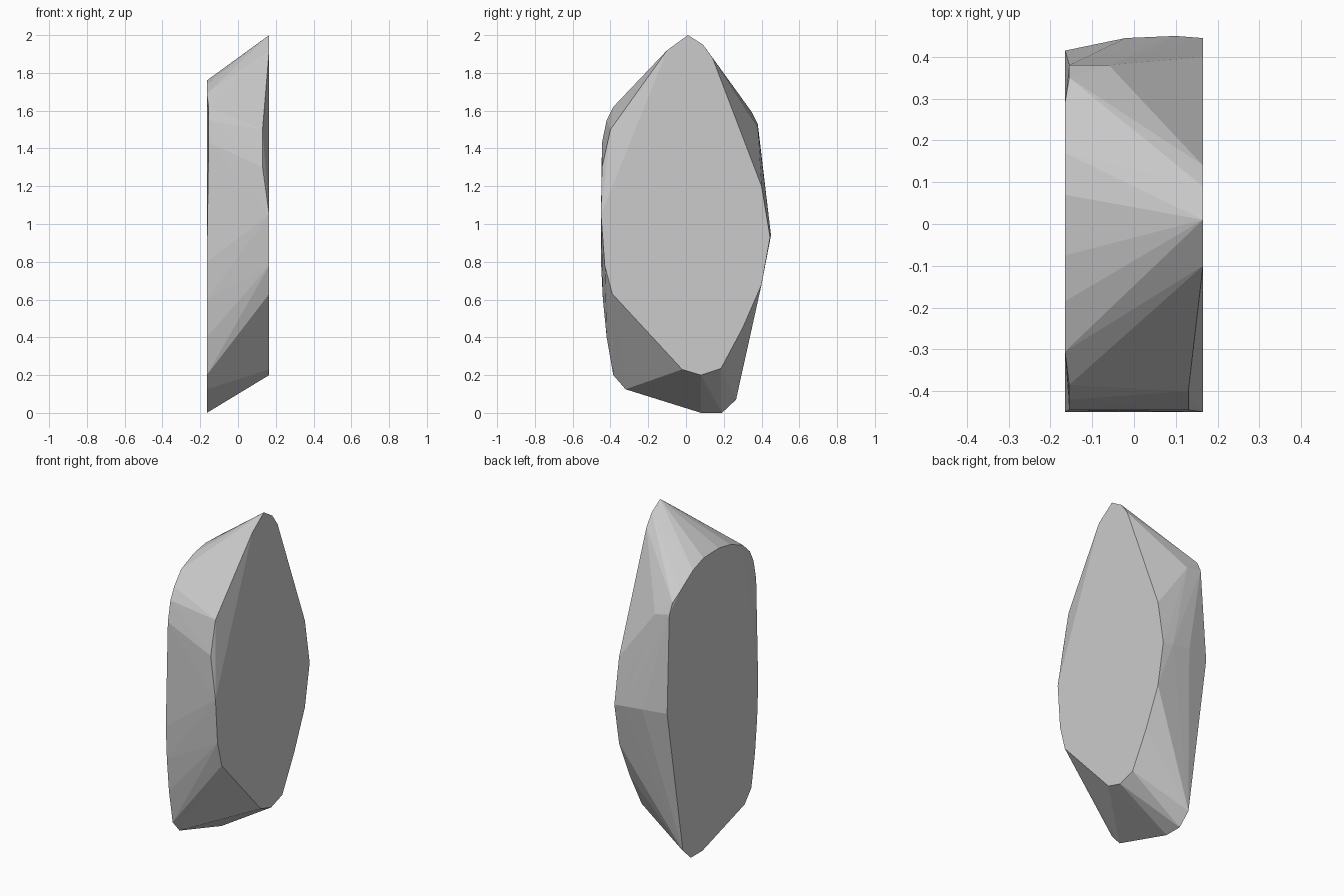
import bpy
import bmesh
from math import radians

default_cube = bpy.data.objects.get("Cube")
if default_cube:
    bpy.data.objects.remove(default_cube, do_unlink=True)

HALF = 0.165

# Flat left side outline as (y, z), clockwise from the tall tip
left_outline = [
    (.01, 2), (.09, 1.95), (.14, 1.88), (.4, 1.2), (.445, .93), (.4, .68),
    (.3, .45), (.185, .235), (.08, .2), (-.02, .23), (-.39, .63),
    (-.43, .78), (-.45, 1.05), (-.1, 1.92),
]

# Flat right side outline as (y, z), set lower than the left one
right_outline = [
    (-.075, 1.76), (.07, 1.755), (.17, 1.72), (.29, 1.64), (.415, .95),
    (.265, .07), (.19, 0), (.08, 0), (-.32, .125), (-.385, .2),
    (-.42, .4), (-.44, .6), (-.45, .8), (-.305, 1.69), (-.185, 1.74),
]

# Chipped corners that sit slightly inside the two flat sides
chips = [
    (.13, -.4, 1.5), (.13, -.445, 1.3), (-.155, -.385, 1.62),
    (-.155, -.42, 1.55), (-.155, -.445, 1.43), (-.155, .35, 1.59),
    (-.155, .38, 1.53), (-.06, .38, 1.51), (-.02, .445, .95), (.1, .45, .94),
]


def make_material(name, colour):
    material = bpy.data.materials.new(name)
    material.use_nodes = True
    material.diffuse_color = colour
    shader = material.node_tree.nodes["Principled BSDF"]
    shader.inputs["Base Color"].default_value = colour
    return material


def make_hull(name, points, material):
    """Wrap the points in a faceted convex stone."""
    mesh = bpy.data.meshes.new(name)
    stone = bmesh.new()
    for point in points:
        stone.verts.new(point)
    result = bmesh.ops.convex_hull(stone, input=stone.verts[:])
    loose = [v for v in stone.verts if not v.link_faces]
    bmesh.ops.delete(stone, geom=loose, context="VERTS")
    # Merge the coplanar triangles into clean flat facets
    bmesh.ops.dissolve_limit(stone, angle_limit=radians(.5),
                             verts=stone.verts[:], edges=stone.edges[:])
    bmesh.ops.recalc_face_normals(stone, faces=stone.faces[:])
    stone.to_mesh(mesh)
    stone.free()
    mesh.materials.append(material)
    obj = bpy.data.objects.new(name, mesh)
    bpy.context.collection.objects.link(obj)
    return obj


# Single faceted stone slab
points = [(HALF, y, z) for y, z in left_outline]
points += [(-HALF, y, z) for y, z in right_outline]
points += chips
make_hull("stone_slab", points, make_material("light_grey_stone", (.6, .6, .6, 1)))
